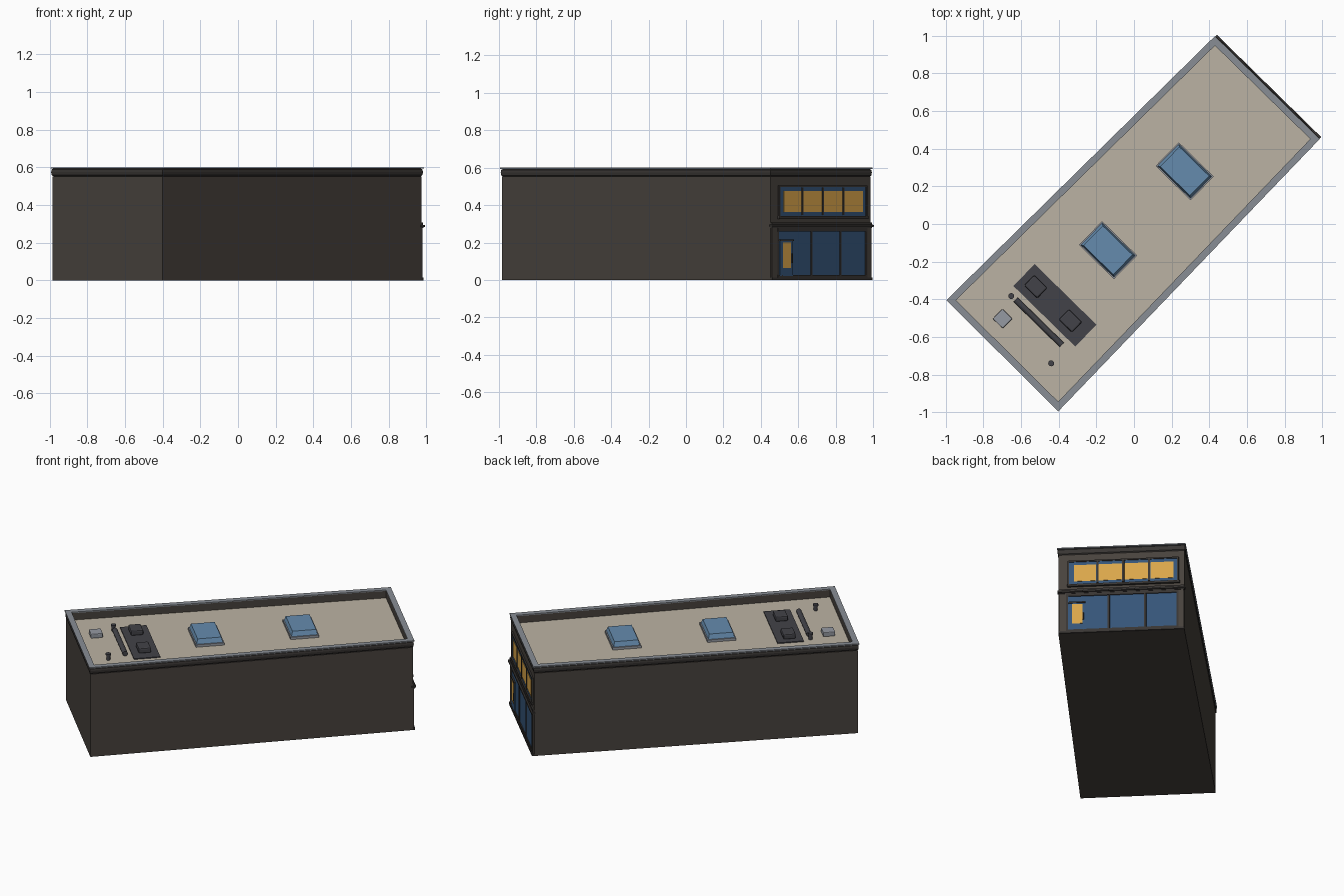
import bpy, bmesh, math
from mathutils import Vector, Matrix

if "Cube" in bpy.data.objects:
    bpy.data.objects.remove(bpy.data.objects["Cube"])

def mat(name, r, g, b):
    m = bpy.data.materials.new(name)
    m.diffuse_color = (r, g, b, 1)
    m.use_nodes = True
    m.node_tree.nodes["Principled BSDF"].inputs["Base Color"].default_value = m.diffuse_color
    return m

WALL = mat("wall_paint", 0.065, 0.055, 0.047)
TRIM = mat("dark_trim", 0.04, 0.036, 0.033)
ROOF = mat("roof_gravel", 0.50, 0.45, 0.37)
CAP = mat("coping_metal", 0.25, 0.27, 0.30)
SKY = mat("skylight_glass", 0.13, 0.26, 0.42)
GLASS = mat("window_glass", 0.035, 0.09, 0.19)
GLOW = mat("lit_glass", 0.70, 0.38, 0.07)
METAL = mat("plant_metal", 0.055, 0.055, 0.065)
PALE = mat("pale_metal", 0.30, 0.32, 0.36)

# Slightly tapering footprint, counter-clockwise: back left, back right, street left, street right
QUAD = [Vector(p) for p in ((-0.997, -0.405), (-0.402, -0.995), (0.987, 0.452), (0.43, 0.998))]
ROOF_Z = 0.547

def inset(d):
    """Footprint corners moved inward by d."""
    out = []
    for i, p in enumerate(QUAD):
        a = (p - QUAD[i - 1]).normalized()
        b = (QUAD[(i + 1) % 4] - p).normalized()
        na, nb = Vector((-a.y, a.x)), Vector((-b.y, b.x))
        out.append(p + (na + nb) * d / (1 + na.dot(nb)))
    return out

def finish(name, bm, m, bevel=0):
    bmesh.ops.recalc_face_normals(bm, faces=bm.faces)
    me = bpy.data.meshes.new(name)
    bm.to_mesh(me)
    bm.free()
    me.materials.append(m)
    ob = bpy.data.objects.new(name, me)
    bpy.context.collection.objects.link(ob)
    if bevel:
        mod = ob.modifiers.new("bevel", 'BEVEL')
        mod.width, mod.segments = bevel, 2
    return ob

def loft(name, profile, m, closed=False, cap_start=False, cap_end=False):
    """Sweep an (inset, z) profile around the footprint."""
    bm = bmesh.new()
    rings = [[bm.verts.new((p.x, p.y, z)) for p in inset(d)] for d, z in profile]
    pairs = list(zip(rings, rings[1:]))
    if closed:
        pairs.append((rings[-1], rings[0]))
    for r, s in pairs:
        for i in range(4):
            j = (i + 1) % 4
            bm.faces.new((r[i], r[j], s[j], s[i]))
    if cap_start:
        bm.faces.new(rings[0])
    if cap_end:
        bm.faces.new(rings[-1])
    return finish(name, bm, m)

# Building shell: walls, moulded cornice, coping and sunken roof
loft("walls", [(0.008, 0), (0.008, 0.552), (0.03, 0.552), (0.03, ROOF_Z - 0.01)], WALL,
     cap_start=True, cap_end=True)
loft("cornice", [(0.034, 0.552), (0.012, 0.552), (0.005, 0.559), (0.003, 0.575), (0.005, 0.588),
                 (0.012, 0.594), (0.034, 0.594)], TRIM, closed=True)
loft("parapet_inside", [(0.033, ROOF_Z - 0.005), (0.033, 0.594), (0.036, 0.594),
                        (0.036, ROOF_Z - 0.005)], WALL, closed=True)
loft("coping", [(0, 0.593), (0, 0.6), (0.036, 0.6), (0.036, 0.593)], CAP, closed=True)
loft("roof", [(0.034, ROOF_Z - 0.008), (0.034, ROOF_Z)], ROOF, cap_start=True, cap_end=True)

# Local frame: x runs along the street front, y points out to the street
E = (QUAD[2] - QUAD[3]).normalized()
ROT = Matrix.Rotation(math.atan2(E.y, E.x), 4, 'Z')

def box(name, x, y, z0, size, m, taper=1, bevel=0):
    """Turned box standing on z0, its top scaled by taper."""
    sx, sy, sz = size
    bm = bmesh.new()
    bmesh.ops.create_cube(bm, size=1)
    for v in bm.verts:
        k = taper if v.co.z > 0 else 1
        v.co = Vector((v.co.x * sx * k, v.co.y * sy * k, (v.co.z + 0.5) * sz))
    bm.transform(Matrix.Translation((x, y, z0)) @ ROT)
    return finish(name, bm, m, bevel)

inner = inset(0.008)
MID = (inner[2] + inner[3]) / 2
NORMAL = Vector((-E.y, E.x))
W = (inner[2] - inner[3]).length

def front(name, t0, t1, z0, z1, depth, m, bevel=0):
    """Box on the street front; t goes 0..1 from the viewer's left."""
    c = MID + E * W * (0.5 - (t0 + t1) / 2) + NORMAL * (depth / 2 - 0.004)
    return box(name, c.x, c.y, z0, (W * (t1 - t0), depth + 0.008, z1 - z0), m, 1, bevel)

# Ground-floor shopfront
front("plinth", 0, 1, 0, 0.014, 0.014, TRIM)
front("left_pilaster", 0.005, 0.06, 0.014, 0.28, 0.009, WALL)
front("right_pilaster", 0.955, 0.995, 0.014, 0.28, 0.009, WALL)
front("shop_glass", 0.06, 0.955, 0.02, 0.263, 0.004, GLASS)
front("shop_head", 0.06, 0.955, 0.258, 0.28, 0.010, TRIM)
front("shop_base", 0.06, 0.955, 0.014, 0.026, 0.010, TRIM)
for i, t in enumerate((0.067, 0.40, 0.69, 0.948)):
    front(f"shop_mullion_{i}", t - 0.008, t + 0.008, 0.02, 0.26, 0.009, TRIM)

# Door with lit pane and handle
front("door", 0.083, 0.212, 0.022, 0.215, 0.010, GLASS)
front("door_head", 0.08, 0.215, 0.208, 0.217, 0.014, TRIM)
front("door_pane", 0.11, 0.19, 0.065, 0.20, 0.012, GLOW)
front("door_handle", 0.194, 0.202, 0.09, 0.14, 0.017, TRIM)

# Moulded ledge between the floors
front("ledge_lower", 0, 1, 0.277, 0.285, 0.012, TRIM)
front("ledge", -0.008, 1.008, 0.283, 0.295, 0.020, TRIM, 0.003)
front("ledge_upper", 0, 1, 0.295, 0.308, 0.010, TRIM)

# Upper window: blue frame, four lit panes, mullions and sill
front("upper_window_frame", 0.08, 0.95, 0.342, 0.50, 0.005, GLASS)
edges = (0.115, 0.31, 0.515, 0.72, 0.925)
for i in range(4):
    front(f"upper_pane_{i}", edges[i] + 0.01, edges[i + 1] - 0.01, 0.362, 0.475, 0.007, GLOW)
for i, t in enumerate(edges[1:4]):
    front(f"upper_mullion_{i}", t - 0.008, t + 0.008, 0.347, 0.495, 0.010, TRIM)
front("upper_window_top", 0.075, 0.955, 0.497, 0.506, 0.010, TRIM)
for i, t in enumerate((0.08, 0.95)):
    front(f"upper_window_side_{i}", t - 0.006, t + 0.006, 0.34, 0.505, 0.010, TRIM)
front("upper_sill", 0.07, 0.965, 0.326, 0.342, 0.014, TRIM, 0.003)

# Skylights
for i, (x, y) in enumerate(((0.269, 0.28), (-0.138, -0.139))):
    box(f"skylight_curb_{i}", x, y, ROOF_Z, (0.26, 0.176, 0.016), PALE)
    box(f"skylight_glass_{i}", x, y, ROOF_Z + 0.016, (0.245, 0.162, 0.03), SKY, 0.9)

# Roof plant: pad with two units, and a small pale hatch
box("plant_pad", -0.42, -0.432, ROOF_Z, (0.46, 0.162, 0.006), METAL)
for i, (x, y) in enumerate(((-0.522, -0.333), (-0.338, -0.514))):
    box(f"plant_unit_{i}", x, y, ROOF_Z + 0.005, (0.098, 0.077, 0.034), METAL, 1, 0.008)
box("roof_hatch", -0.698, -0.503, ROOF_Z, (0.074, 0.074, 0.03), PALE, 1, 0.005)

def tube(name, matrix, r, length, m):
    bm = bmesh.new()
    bmesh.ops.create_cone(bm, cap_ends=True, segments=12, radius1=r, radius2=r, depth=length)
    bm.transform(matrix)
    return finish(name, bm, m)

# Pipe run and two vents
tube("pipe", Matrix.Translation((-0.506, -0.522, ROOF_Z + 0.017)) @ ROT
     @ Matrix.Rotation(math.pi / 2, 4, 'Y'), 0.016, 0.345, METAL)
for i, (x, y) in enumerate(((-0.652, -0.383), (-0.44, -0.74))):
    tube(f"vent_{i}", Matrix.Translation((x, y, ROOF_Z + 0.018)), 0.012, 0.036, METAL)
    tube(f"vent_cap_{i}", Matrix.Translation((x, y, ROOF_Z + 0.036)), 0.016, 0.012, METAL)
